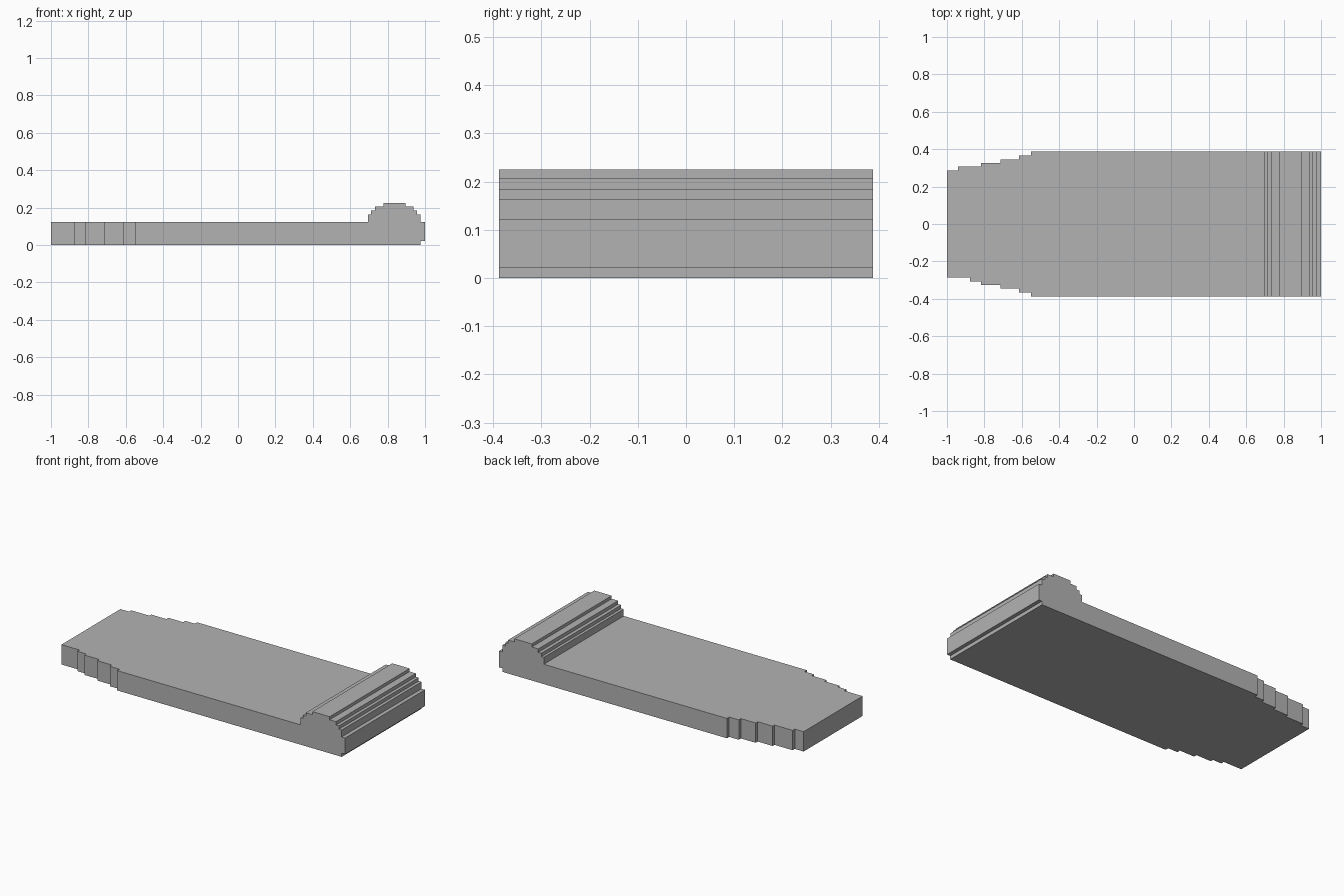
import bpy
import bmesh
from mathutils import Vector

cube = bpy.data.objects.get("Cube")
if cube:
    bpy.data.objects.remove(cube, do_unlink=True)

grey = bpy.data.materials.new("stone grey")
grey.use_nodes = True
colour = (0.45, 0.45, 0.45, 1)
grey.diffuse_color = colour
grey.node_tree.nodes["Principled BSDF"].inputs["Base Color"].default_value = colour


def prism(name, points, direction):
    """Extrude a closed outline into a solid."""
    bm = bmesh.new()
    face = bm.faces.new([bm.verts.new(p) for p in points])
    result = bmesh.ops.extrude_face_region(bm, geom=[face], use_keep_orig=True)
    moved = [v for v in result["geom"] if isinstance(v, bmesh.types.BMVert)]
    bmesh.ops.translate(bm, verts=moved, vec=Vector(direction))
    bmesh.ops.recalc_face_normals(bm, faces=bm.faces)
    mesh = bpy.data.meshes.new(name)
    bm.to_mesh(mesh)
    bm.free()
    mesh.materials.append(grey)
    obj = bpy.data.objects.new(name, mesh)
    bpy.context.collection.objects.link(obj)
    return obj


# Side profile: flat slab with a stepped roll at the left end
profile = [(-1.2, 0), (0.977, 0), (0.977, 0.022), (1, 0.022), (1, 0.122),
           (0.976, 0.122), (0.976, 0.164), (0.957, 0.164), (0.957, 0.185),
           (0.938, 0.185), (0.938, 0.206), (0.895, 0.206), (0.895, 0.225),
           (0.777, 0.225), (0.777, 0.206), (0.733, 0.206), (0.733, 0.185),
           (0.712, 0.185), (0.712, 0.164), (0.695, 0.164), (0.695, 0.122),
           (-1.2, 0.122)]
slab = prism("slab_with_stepped_roll", [(x, -0.6, z) for x, z in profile], (0, 1.2, 0))

# Plan outline: both long edges step inward toward the narrow end
widths = [0.286, 0.307, 0.325, 0.345, 0.366, 0.388]
shared_steps = [-0.817, -0.715, -0.615, -0.55]


def stepped_edge(first_step, side):
    stops = [-1, first_step] + shared_steps + [1.2]
    edge = []
    for width, start, end in zip(widths, stops, stops[1:]):
        edge += [(start, side * width), (end, side * width)]
    return edge


outline = stepped_edge(-0.876, -1) + stepped_edge(-0.94, 1)[::-1]
plan = prism("plan_cutter", [(x, y, -0.2) for x, y in outline], (0, 0, 0.8))
plan.hide_render = True

# Keep the volume shared by profile and plan
cut = slab.modifiers.new("plan_trim", "BOOLEAN")
cut.operation = "INTERSECT"
cut.solver = "EXACT"
cut.object = plan
bpy.context.view_layer.objects.active = slab
bpy.ops.object.modifier_apply(modifier=cut.name)
bpy.data.objects.remove(plan, do_unlink=True)
